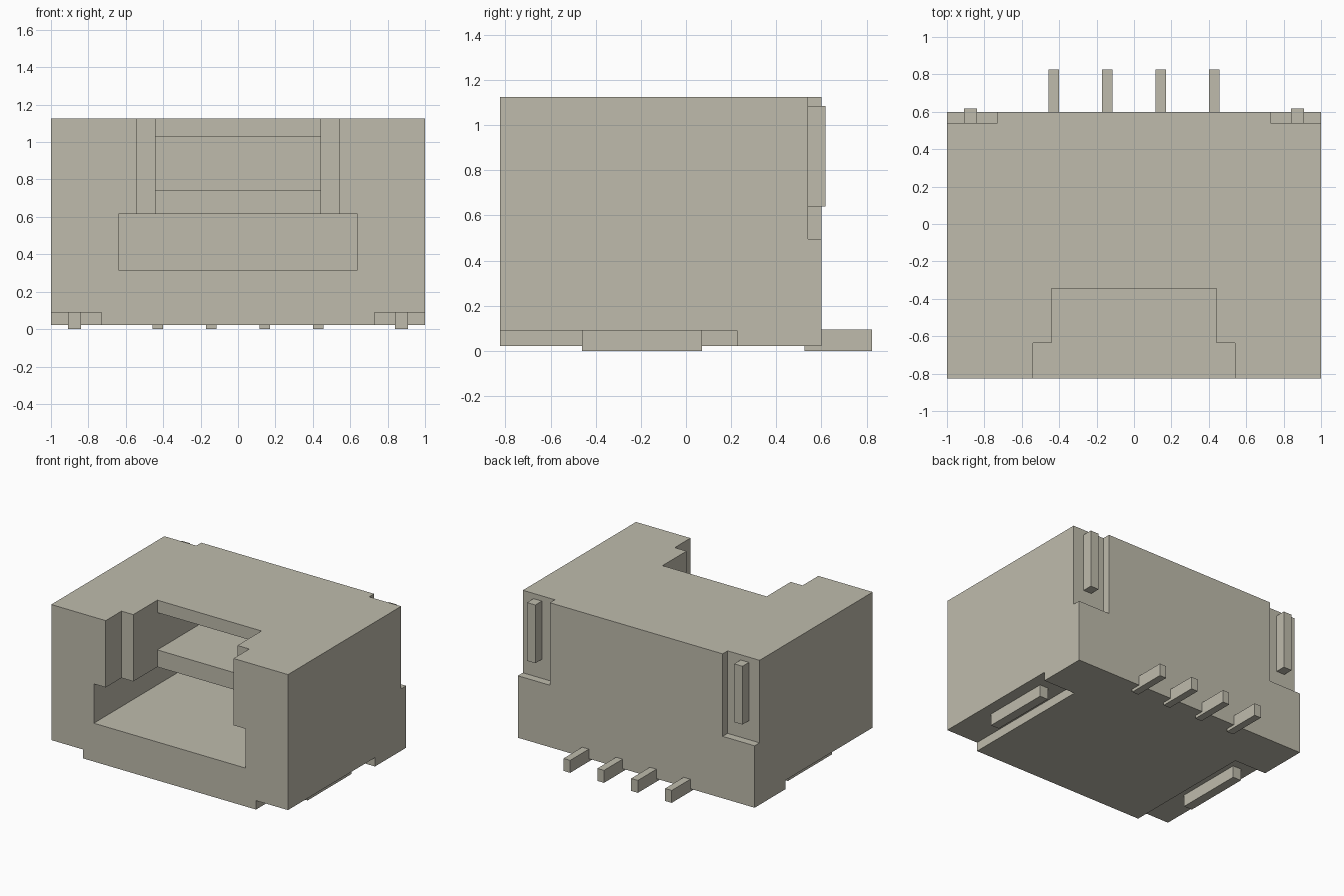
import bpy
import bmesh

default = bpy.data.objects.get("Cube")
if default:
    bpy.data.objects.remove(default, do_unlink=True)

COLOUR = (0.52, 0.50, 0.415, 1)
mat = bpy.data.materials.new("warm grey plastic")
mat.use_nodes = True
mat.diffuse_color = COLOUR
bsdf = next(n for n in mat.node_tree.nodes if n.type == "BSDF_PRINCIPLED")
bsdf.inputs["Base Color"].default_value = COLOUR


def box(name, xs, ys, zs):
    """Axis-aligned box given by its (min, max) extent on each axis."""
    bm = bmesh.new()
    bmesh.ops.create_cube(bm, size=1)
    for v in bm.verts:
        v.co = [lo + (hi - lo) * (c + 0.5) for c, (lo, hi) in zip(v.co, (xs, ys, zs))]
    mesh = bpy.data.meshes.new(name)
    bm.to_mesh(mesh)
    bm.free()
    mesh.materials.append(mat)
    obj = bpy.data.objects.new(name, mesh)
    bpy.context.collection.objects.link(obj)
    return obj


def mirrored(side, lo, hi):
    return tuple(sorted((side * lo, side * hi)))


def carve(target, cutters):
    """Subtract the cutters in turn, bake the result and drop the cutters."""
    for cutter in cutters:
        cutter.hide_render = True
        mod = target.modifiers.new(cutter.name, "BOOLEAN")
        mod.operation = "DIFFERENCE"
        mod.solver = "EXACT"
        mod.object = cutter
    graph = bpy.context.evaluated_depsgraph_get()
    target_mesh = bpy.data.meshes.new_from_object(target.evaluated_get(graph))
    target.modifiers.clear()
    target.data = target_mesh
    for cutter in cutters:
        bpy.data.objects.remove(cutter, do_unlink=True)


FRONT, BACK, BASE, TOP = -0.825, 0.60, 0.022, 1.125
OUT = 0.2        # how far cutters reach past the housing
DEEP = 0.40      # back wall of the inner cavities
STEP = -0.345    # back of the open slot

housing = box("housing", (-1, 1), (FRONT, BACK), (BASE, TOP))

# Front opening: wide lower cavity, stepped slot open at the top, rear pocket
cutters = [
    box("lower_cavity", (-0.64, 0.64), (FRONT - OUT, DEEP), (0.315, 0.615)),
    box("wide_slot", (-0.54, 0.54), (FRONT - OUT, -0.635), (0.5, TOP + OUT)),
    box("narrow_slot", (-0.44, 0.44), (-0.7, STEP), (0.5, TOP + OUT)),
    box("upper_pocket", (-0.44, 0.44), (STEP - 0.1, DEEP), (0.745, 1.03)),
]

# Corner recesses under the base and on the back, each holding a metal tab
for side, label in ((1, "left"), (-1, "right")):
    recess = mirrored(side, 0.73, 1 + OUT)
    tab = mirrored(side, 0.84, 0.91)
    cutters.append(box(label + "_base_recess", recess, (FRONT - OUT, 0.225), (BASE - OUT, 0.09)))
    cutters.append(box(label + "_back_recess", recess, (0.54, BACK + OUT), (0.495, TOP + OUT)))
    box(label + "_base_tab", tab, (-0.46, 0.07), (0, 0.09))
    box(label + "_back_tab", tab, (0.54, 0.618), (0.64, 1.085))

carve(housing, cutters)

# Row of contact pins at the back
for i in range(4):
    x = (i - 1.5) * 0.286
    box(f"contact_pin_{i + 1}", (x - 0.028, x + 0.028), (0.525, 0.825), (0, 0.095))
